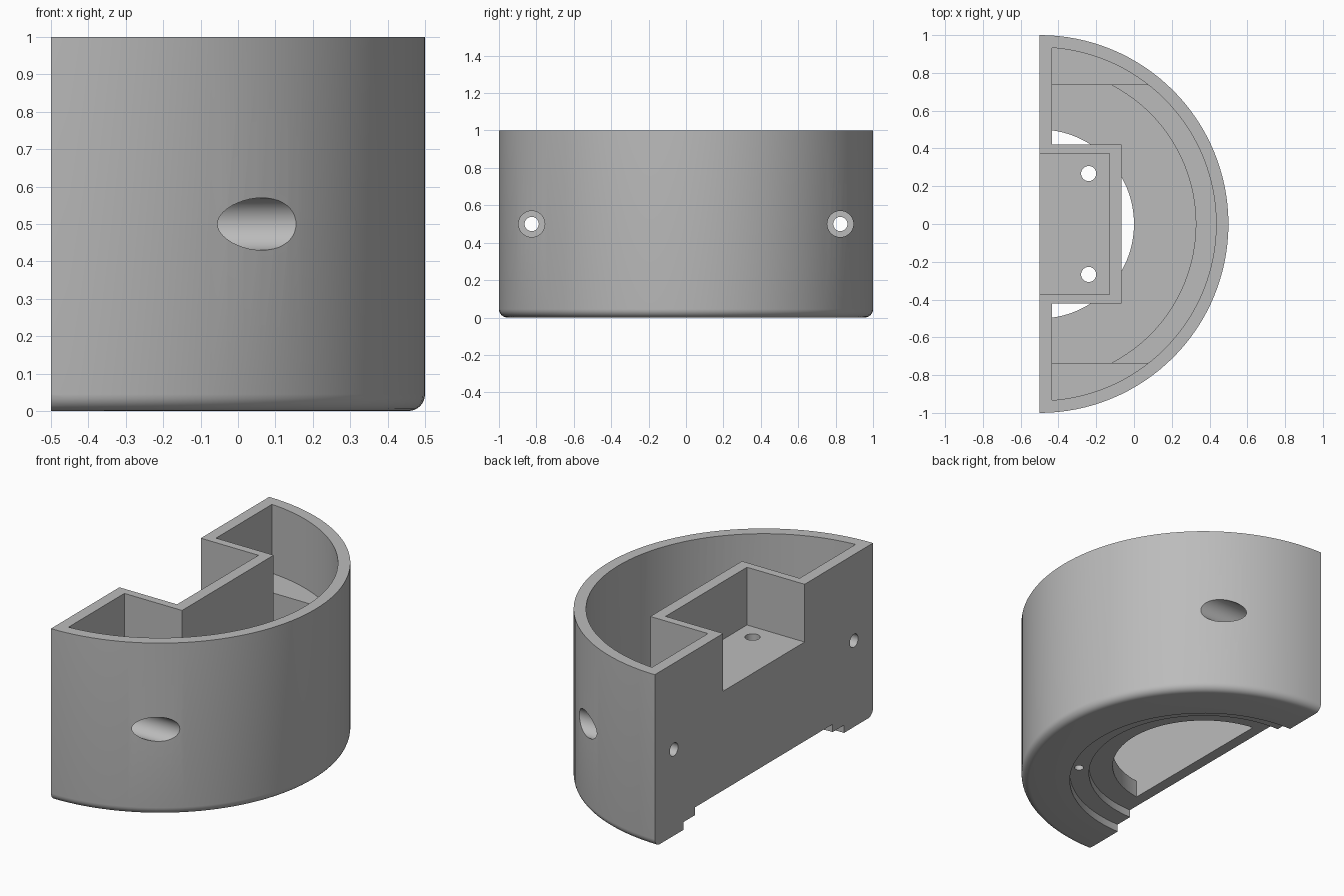
import bpy, bmesh, math
from mathutils import Matrix, Vector

default = bpy.data.objects.get("Cube")
if default:
    bpy.data.objects.remove(default, do_unlink=True)

AXIS_X = -0.5      # centre line of the half-round body
WALL_X = -0.435    # inner face of the flat rear wall
SEGMENTS = 128


def finish(bm, name):
    bmesh.ops.recalc_face_normals(bm, faces=bm.faces)
    mesh = bpy.data.meshes.new(name)
    bm.to_mesh(mesh)
    bm.free()
    ob = bpy.data.objects.new(name, mesh)
    bpy.context.collection.objects.link(ob)
    return ob


def lathe(name, profile):
    """Solid of revolution about the body axis from (radius, z) points."""
    bm = bmesh.new()
    verts = [bm.verts.new((AXIS_X + r, 0, z)) for r, z in profile]
    edges = [bm.edges.new(pair) for pair in zip(verts, verts[1:])]
    bmesh.ops.spin(bm, geom=verts + edges, cent=(AXIS_X, 0, 0), axis=(0, 0, 1),
                   angle=2 * math.pi, steps=SEGMENTS, use_duplicate=False)
    bmesh.ops.remove_doubles(bm, verts=bm.verts, dist=1e-5)
    return finish(bm, name)


def box(name, low, high):
    bm = bmesh.new()
    low, high = Vector(low), Vector(high)
    size = Matrix.Diagonal((high - low).to_4d())
    bmesh.ops.create_cube(bm, size=1, matrix=Matrix.Translation((low + high) / 2) @ size)
    return finish(bm, name)


def rod(name, start, end, radius):
    bm = bmesh.new()
    start, end = Vector(start), Vector(end)
    axis = end - start
    turn = axis.to_track_quat('Z', 'Y').to_matrix().to_4x4()
    bmesh.ops.create_cone(bm, cap_ends=True, segments=40, radius1=radius, radius2=radius,
                          depth=axis.length, matrix=Matrix.Translation((start + end) / 2) @ turn)
    return finish(bm, name)


def cut(target, cutter):
    mod = target.modifiers.new("cut", 'BOOLEAN')
    mod.operation = 'DIFFERENCE'
    mod.solver = 'EXACT'
    mod.object = cutter
    bpy.context.view_layer.objects.active = target
    bpy.ops.object.modifier_apply(modifier=mod.name)
    bpy.data.objects.remove(cutter, do_unlink=True)


# Outer body: stepped recess underneath, rounded lower edge
fillet = 0.045
corner = [(1 - fillet + fillet * math.sin(a), fillet - fillet * math.cos(a))
          for a in (math.radians(15 * i) for i in range(7))]
body = lathe("half_round_housing",
             [(0, .09), (.63, .09), (.63, .045), (.735, .045), (.735, 0)]
             + corner + [(1, 1), (0, 1)])

# Inner cavity: raised floor around a central opening
cavity = lathe("cavity", [(0, -.1), (.5, -.1), (.5, .19), (.83, .19), (.83, .1),
                          (.935, .1), (.935, 1.1), (0, 1.1)])
# Leave material for the rear wall, the pocket walls and the screw blocks
cut(cavity, box("rear_wall_space", (-2, -2, -1), (WALL_X, 2, 2)))
cut(cavity, box("pocket_space", (-1, -.42, .6), (-.065, .42, 2)))
for side in (-1, 1):
    ys = sorted((side * .735, side * 2))
    cut(cavity, box("screw_block_space", (-2, ys[0], -1), (2, ys[1], .6)))
cut(body, cavity)

# Remove the rear half and open the pocket through the rear wall
cut(body, box("rear_half", (-2, -2, -1), (AXIS_X, 2, 2)))
cut(body, box("pocket_opening", (-1, -.373, .665), (-.13, .373, 2)))

# Counterbored screw holes and pocket floor holes
for side in (-1, 1):
    y = side * .825
    cut(body, rod("screw_hole", (-1, y, .5), (0, y, .5), .038))
    cut(body, rod("screw_counterbore", (-.37, y, .5), (1, y, .5), .07))
    cut(body, rod("pocket_hole", (-.24, side * .267, .5), (-.24, side * .267, .8), .04))

# Small blind hole in the underside step
cut(body, rod("underside_hole", (.063, -.395, -.1), (.063, -.395, .13), .025))

# Single plain grey finish
grey = bpy.data.materials.new("plain_grey")
grey.use_nodes = True
colour = (.5, .5, .5, 1)
grey.diffuse_color = colour
grey.node_tree.nodes["Principled BSDF"].inputs["Base Color"].default_value = colour
body.data.materials.clear()
body.data.materials.append(grey)

bpy.ops.object.select_all(action='DESELECT')
body.select_set(True)
bpy.context.view_layer.objects.active = body
bpy.ops.object.shade_smooth_by_angle(angle=math.radians(25))
